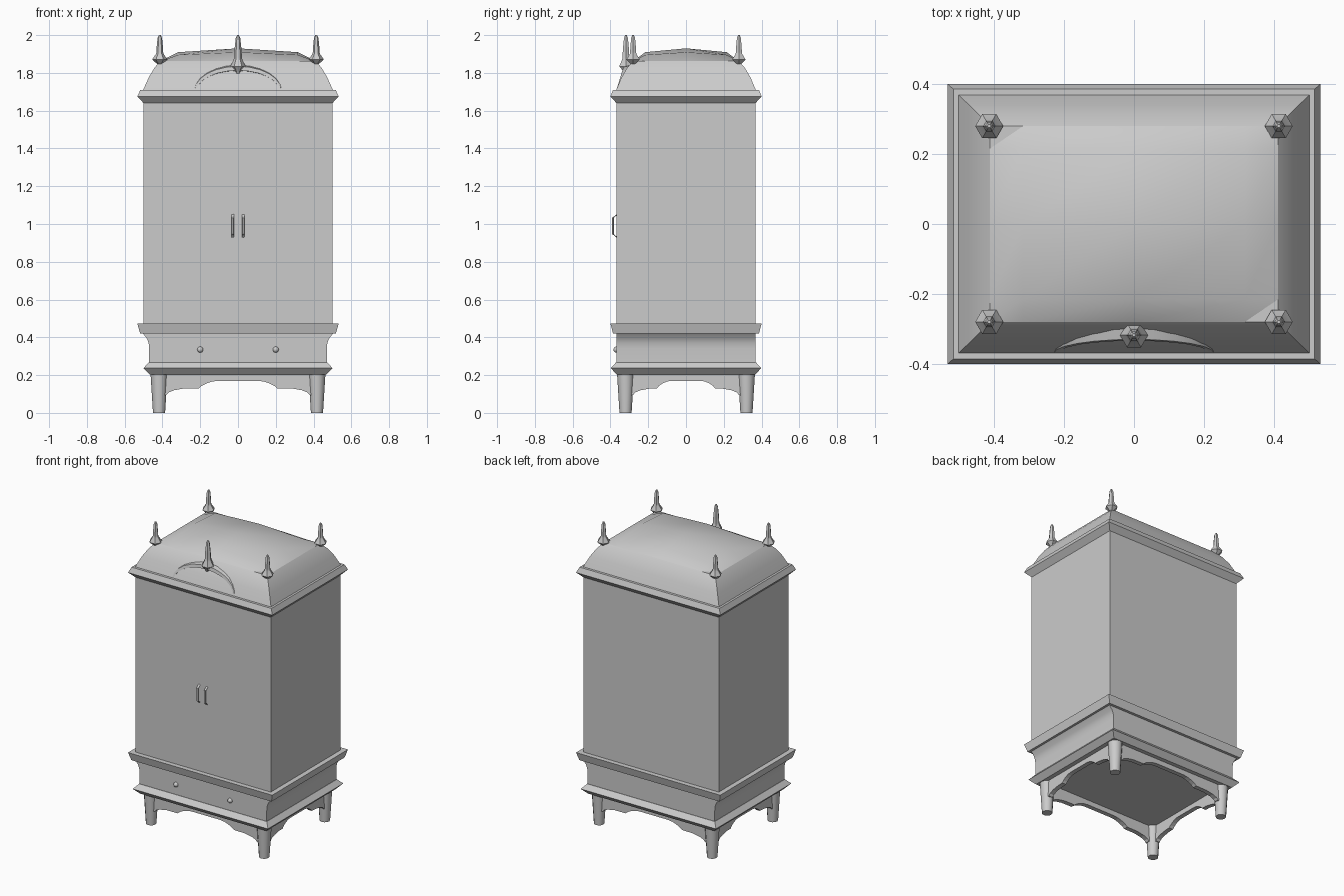
import bpy
from math import sin, cos, pi, radians
from mathutils import Vector

if "Cube" in bpy.data.objects:
    bpy.data.objects.remove(bpy.data.objects["Cube"])


def make(name, verts, faces, angle=None):
    me = bpy.data.meshes.new(name)
    me.from_pydata(verts, [], faces)
    me.update()
    ob = bpy.data.objects.new(name, me)
    bpy.context.collection.objects.link(ob)
    if angle:
        me.shade_smooth()
        me.set_sharp_from_angle(angle=radians(angle))
    return ob


def bridge(rings):
    """Join equal-sized rings of points, listed bottom to top, into a capped solid."""
    n = len(rings[0])
    verts = [p for r in rings for p in r]
    faces = [(a * n + i, a * n + (i + 1) % n, (a + 1) * n + (i + 1) % n, (a + 1) * n + i)
             for a in range(len(rings) - 1) for i in range(n)]
    faces.append(tuple(reversed(range(n))))
    faces.append(tuple(range(len(verts) - n, len(verts))))
    return verts, faces


def rect_loft(name, levels, angle=None):
    """Stacked rectangles given as (half x, half y, z)."""
    rings = [[(-x, -y, z), (x, -y, z), (x, y, z), (-x, y, z)] for x, y, z in levels]
    return make(name, *bridge(rings), angle)


def turned(name, x, y, profile, sides, angle):
    """Lathe a (radius, z) profile at x, y."""
    rings = [[(x + r * cos(2 * pi * i / sides), y + r * sin(2 * pi * i / sides), z)
              for i in range(sides)] for r, z in profile]
    return make(name, *bridge(rings), angle)


# Cabinet and mouldings
rect_loft("cabinet_body", [(.5, .368, .46), (.5, .368, 1.65)])
rect_loft("top_cornice", [(.5, .368, 1.64), (.533, .4, 1.675), (.517, .386, 1.71)])
rect_loft("waist_moulding", [(.518, .386, .42), (.533, .4, .472)])
rect_loft("drawer_base", [(.47, .368, .265), (.47, .368, .34), (.473, .368, .37),
                          (.483, .368, .395), (.503, .368, .42)], 30)
rect_loft("base_moulding", [(.467, .367, .203), (.5, .398, .237), (.472, .37, .268)])

# Roof: sloping sides, then a gently domed lid
rect_loft("roof_sides", [(.503, .37, 1.708), (.472, .341, 1.777),
                         (.443, .312, 1.826), (.412, .28, 1.862)], 30)
steps = [(-1, 0), (-.77, .7), (0, 1), (.77, .7), (1, 0)]
lid = [(.412 * u, .28 * v, 1.862 + .068 * a * b) for v, b in steps for u, a in steps]
make("roof_lid", lid, [(r * 5 + c, r * 5 + c + 1, r * 5 + c + 6, r * 5 + c + 5)
                       for r in range(4) for c in range(4)], 60)

# Arched pediment lying on the front slope
rings = []
for i in range(13):
    t = pi * i / 12
    c, s = cos(t), sin(t)
    rings.append([(.237 * c, -.364 + .082 * s, 1.705 + .14 * s),
                  (.23 * c, -.37 + .04 * s, 1.705 + .13 * s),
                  (.218 * c, -.37 + .036 * s, 1.705 + .108 * s),
                  (.215 * c, -.362 + .06 * s, 1.705 + .105 * s)])
make("front_arch", *bridge(rings), 30)

# Finials
corner = [(.008, 1.842), (.04, 1.87), (.036, 1.878), (.02, 1.9), (.018, 1.91),
          (.017, 1.935), (.012, 1.985), (.005, 2)]
centre = [(.01, 1.79), (.018, 1.81), (.04, 1.835), (.037, 1.843), (.024, 1.868),
          (.021, 1.88), (.019, 1.92), (.012, 1.985), (.005, 2)]
for sx in (-1, 1):
    for sy in (-1, 1):
        turned("corner_finial", sx * .414, sy * .28, corner, 6, 35)
turned("front_finial", 0, -.318, centre, 6, 35)

# Legs
for sx in (-1, 1):
    for sy in (-1, 1):
        turned("leg", sx * .418, sy * .32, [(.032, 0), (.045, .206)], 12, 40)


# Scalloped aprons between the legs
def apron(name, half, place):
    k = half - .04
    edge = [(half, .085), (k, .095), (k - .01, .108), (k - .04, .12), (k - .09, .129),
            (.55 * k, .13), (.51 * k, .143), (.44 * k, .156), (.36 * k, .166), (.28 * k, .17)]
    line = [(-u, z) for u, z in edge] + edge[::-1]
    outline = line + [(half, .206), (-half, .206)]
    make(name, *bridge([[place(u, z, d) for u, z in outline] for d in (-.015, .015)]))


for s in (-1, 1):
    apron("front_apron" if s < 0 else "back_apron", .418, lambda u, z, d: (u, s * .325 - d, z))
    apron("side_apron", .32, lambda u, z, d: (s * .423 + d, u, z))

# Door handles: bent rods
path = [Vector(p) for p in ((-.36, 1.055), (-.387, 1.033), (-.387, .947), (-.36, .925))]
for s in (-1, 1):
    rings = [[(s * .028 + .007 * cos(a), p.x, p.y + .007 * sin(a) * w) if w else
              (s * .028 + .007 * cos(a), p.x + .006 * sin(a), p.y)
              for a in (2 * pi * i / 8 for i in range(8))]
             for p, w in zip(path, (1, 0, 0, -1))]
    make("door_handle", *bridge(rings), 40)

# Drawer knobs
for s in (-1, 1):
    bpy.ops.mesh.primitive_uv_sphere_add(segments=16, ring_count=8, radius=.016,
                                         location=(s * .2, -.368, .335))
    bpy.context.object.name = "drawer_knob"
    bpy.ops.object.shade_smooth()

# Consistent outward normals
for ob in bpy.context.scene.objects:
    if ob.name != "roof_lid":
        bpy.context.view_layer.objects.active = ob
        bpy.ops.object.mode_set(mode='EDIT')
        bpy.ops.mesh.select_all(action='SELECT')
        bpy.ops.mesh.normals_make_consistent(inside=False)
        bpy.ops.object.mode_set(mode='OBJECT')
